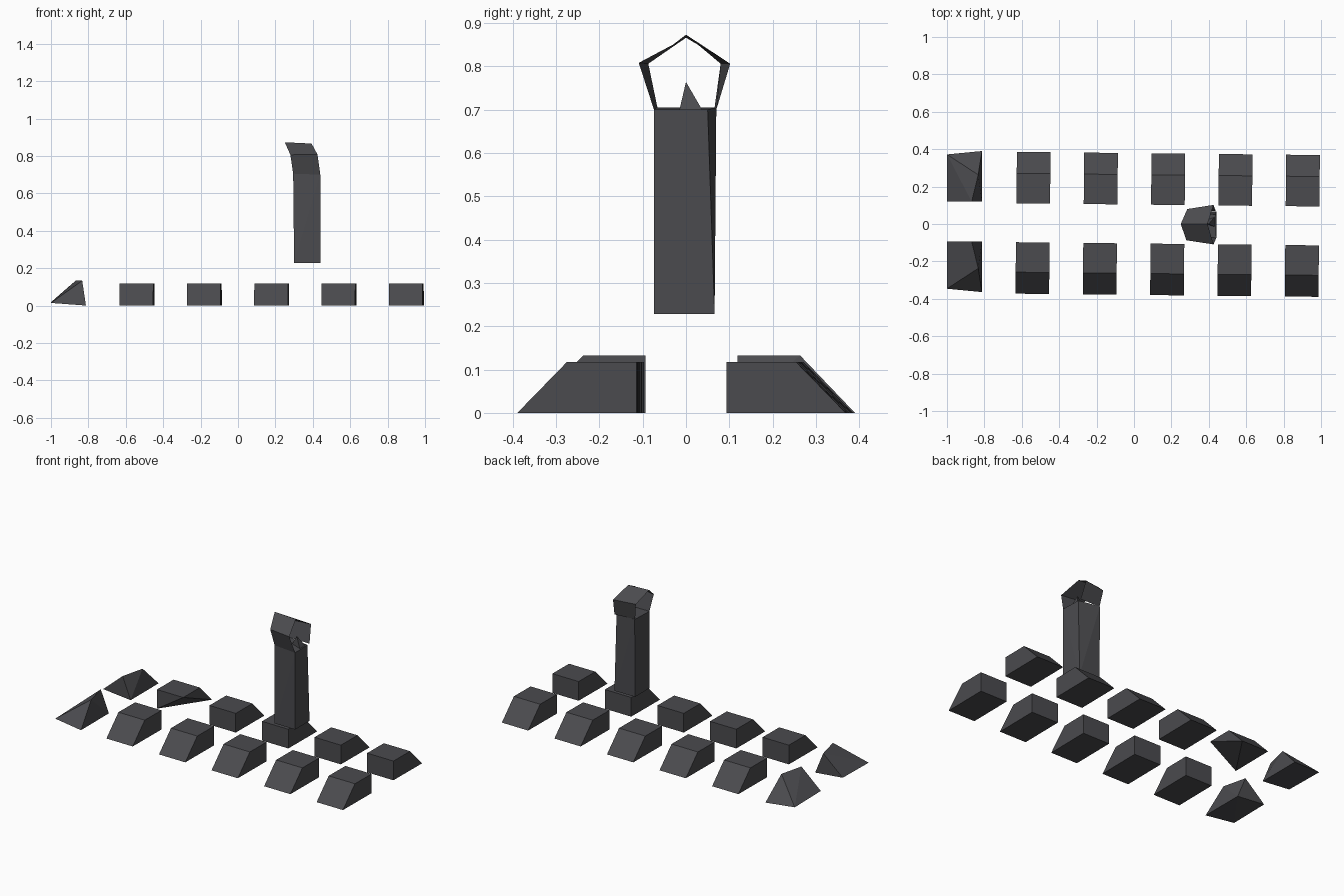
import bpy, bmesh, math
from mathutils import Matrix

if "Cube" in bpy.data.objects:
    bpy.data.objects.remove(bpy.data.objects["Cube"])

stone = bpy.data.materials.new("dark grey stone")
stone.use_nodes = True
colour = (0.07, 0.07, 0.077, 1)
stone.diffuse_color = colour
stone.node_tree.nodes["Principled BSDF"].inputs["Base Color"].default_value = colour


def finish(name, bm):
    bmesh.ops.recalc_face_normals(bm, faces=bm.faces)
    mesh = bpy.data.meshes.new(name)
    bm.to_mesh(mesh)
    bm.free()
    mesh.materials.append(stone)
    obj = bpy.data.objects.new(name, mesh)
    bpy.context.collection.objects.link(obj)
    return obj


def solid(name, points, turn=0.0):
    """Flat-faced convex solid around a few corner points."""
    bm = bmesh.new()
    for p in points:
        bm.verts.new(p)
    bmesh.ops.convex_hull(bm, input=bm.verts)
    bmesh.ops.dissolve_limit(bm, angle_limit=0.01, verts=bm.verts, edges=bm.edges)
    bmesh.ops.transform(bm, matrix=Matrix.Rotation(turn, 4, "Z"), verts=bm.verts)
    return finish(name, bm)


# Two rows of wedge blocks, sloping outwards
W, H = 0.09, 0.118
profile = [(0.104, 0), (0.104, H), (0.264, H), (0.379, 0)]
for side, row in ((-1, "front"), (1, "back")):
    for i in range(1, 6):
        cx = -0.9 + 0.36 * i
        pts = [(cx + sx * W, side * y, z) for sx in (-1, 1) for y, z in profile]
        if side == 1 and i == 1:
            pts.pop(4)  # broken lower corner
        solid(f"{row}_block_{i}", pts, math.radians(-0.6))

    # Damaged, ridged end block of each row
    shift = 0.026 if side == 1 else 0
    ridged = [(-1, 0.093, 0.018), (-0.813, 0.093, 0), (-1, 0.346, 0.014),
              (-0.813, 0.364, 0), (-0.868, 0.093, 0.133), (-0.833, 0.237, 0.133)]
    solid(f"{row}_ridged_block", [(x, side * (y + shift), z) for x, y, z in ridged])

# Slightly twisted pillar
solid("pillar", [(0.3, -0.072, 0.228), (0.44, -0.074, 0.228),
                 (0.3, 0.066, 0.228), (0.44, 0.066, 0.228),
                 (0.295, -0.066, 0.705), (0.44, -0.074, 0.7),
                 (0.3, 0.07, 0.705), (0.437, 0.05, 0.7)])

# Open five-sided hood on the pillar
left_end = [(0.295, -0.066, 0.705), (0.28, -0.087, 0.806), (0.25, 0, 0.873),
            (0.285, 0.08, 0.806), (0.3, 0.066, 0.705)]
right_end = [(0.44, -0.074, 0.7), (0.425, -0.109, 0.808), (0.393, 0.0, 0.866),
             (0.425, 0.102, 0.806), (0.437, 0.07, 0.7)]
bm = bmesh.new()
a = [bm.verts.new(p) for p in left_end]
b = [bm.verts.new(p) for p in right_end]
for k in range(4):
    bm.faces.new((a[k], a[k + 1], b[k + 1], b[k]))
finish("hood", bm)

# Small spike inside the hood
solid("spike", [(0.43, -0.015, 0.7), (0.43, 0.037, 0.7),
                (0.36, 0.01, 0.7), (0.4, 0, 0.764)])
